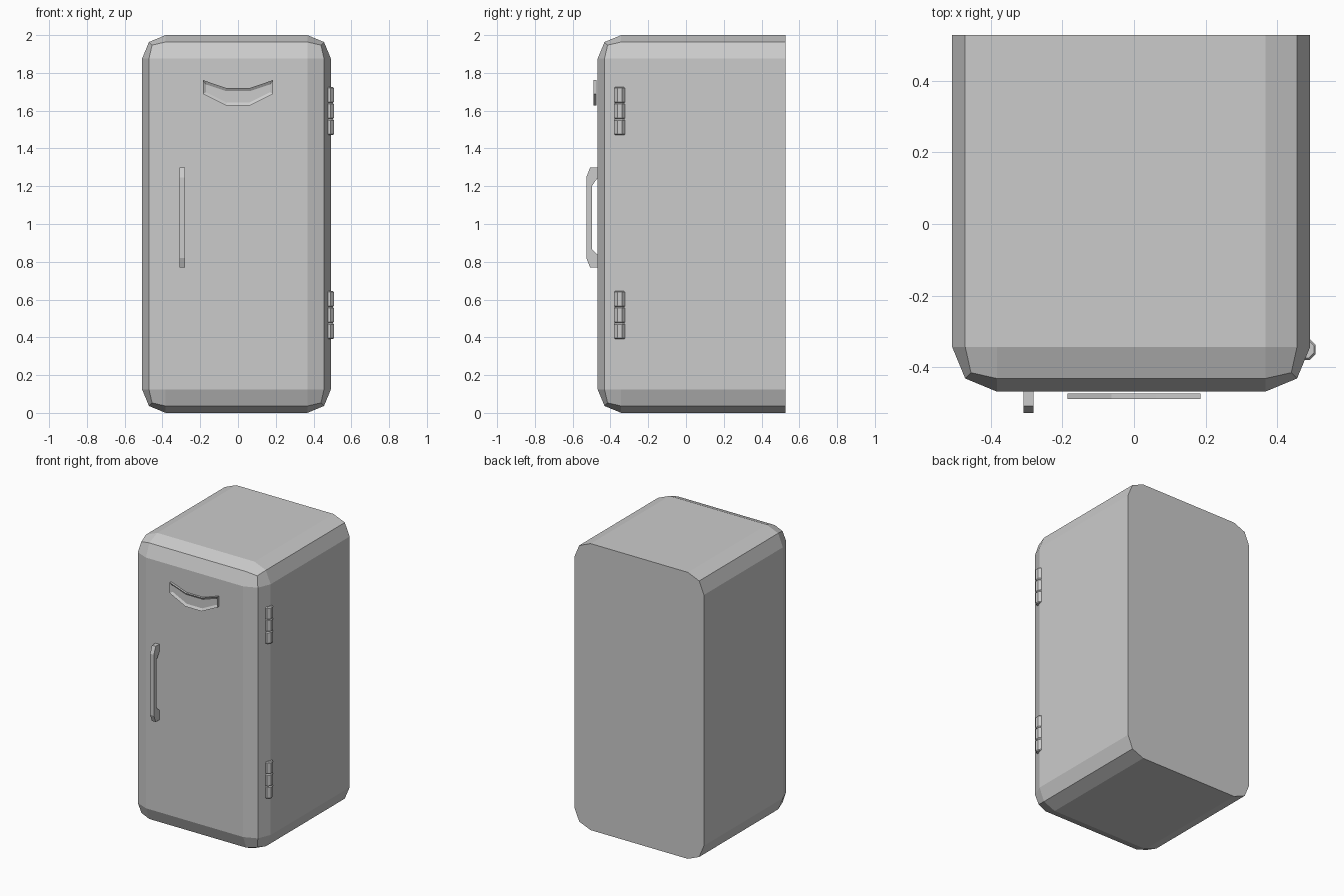
import bpy, bmesh
from mathutils import Vector
from math import pi, cos, sin

if "Cube" in bpy.data.objects:
    bpy.data.objects.remove(bpy.data.objects["Cube"])


def finish(bm, name):
    bmesh.ops.recalc_face_normals(bm, faces=bm.faces)
    mesh = bpy.data.meshes.new(name)
    bm.to_mesh(mesh)
    bm.free()
    obj = bpy.data.objects.new(name, mesh)
    bpy.context.collection.objects.link(obj)
    return obj


def extrude_profile(bm, points, offset):
    """Fill a closed profile and extrude it; returns the moved end cap."""
    face = bm.faces.new([bm.verts.new(p) for p in points])
    new = bmesh.ops.extrude_face_region(bm, geom=[face], use_keep_orig=True)["geom"]
    bmesh.ops.translate(bm, vec=Vector(offset),
                        verts=[g for g in new if isinstance(g, bmesh.types.BMVert)])
    return next(g for g in new if isinstance(g, bmesh.types.BMFace))


# Cabinet: box rounded in two steps everywhere but around the flat back
X0, X1, Y0, Y1, H = -0.508, 0.492, -0.468, 0.528, 2.0
bm = bmesh.new()
bmesh.ops.create_cube(bm, size=1)
for v in bm.verts:
    v.co = (X0 if v.co.x < 0 else X1, Y0 if v.co.y < 0 else Y1, 0 if v.co.z < 0 else H)
rounded = [e for e in bm.edges if min(v.co.y for v in e.verts) < 0]
bmesh.ops.bevel(bm, geom=rounded, offset=0.125, offset_type='OFFSET',
                segments=2, profile=0.5, affect='EDGES')
finish(bm, "cabinet")

# Door handle: bracket profile in side view, extruded across x
handle = [(-0.466, 1.298), (-0.508, 1.298), (-0.528, 1.247), (-0.528, 0.820),
          (-0.508, 0.770), (-0.466, 0.770), (-0.466, 0.835), (-0.497, 0.865),
          (-0.497, 1.203), (-0.466, 1.247)]
bm = bmesh.new()
extrude_profile(bm, [(-0.309, y, z) for y, z in handle], (0.029, 0, 0))
finish(bm, "door_handle")

# Curved badge plate with a recessed centre
half = [(0.063, 1.720), (0.186, 1.762), (0.186, 1.688), (0.063, 1.627)]
outline = half + [(-x, z) for x, z in reversed(half)]
bm = bmesh.new()
front = extrude_profile(bm, [(x, -0.474, z) for x, z in outline], (0, -0.015, 0))
bmesh.ops.recalc_face_normals(bm, faces=bm.faces)
bmesh.ops.inset_region(bm, faces=[front], thickness=0.016, use_even_offset=True)
bmesh.ops.translate(bm, verts=front.verts, vec=(0, 0.01, 0))
finish(bm, "badge_plate")

# Hinges: three stacked octagonal knuckles with chamfered ends
R, C = 0.0325, 0.006
for name, base in (("upper_hinge", 1.470), ("lower_hinge", 0.390)):
    bm = bmesh.new()
    for k in range(3):
        z = base + k * 0.085
        rings = []
        for dz, r in ((0, R - C), (C, R), (0.085 - C, R), (0.085, R - C)):
            rings.append([bm.verts.new((0.4775 + r * cos((i + 0.5) * pi / 4),
                                        -0.35 + r * sin((i + 0.5) * pi / 4), z + dz))
                          for i in range(8)])
        for a, b in zip(rings, rings[1:]):
            for i in range(8):
                j = (i + 1) % 8
                bm.faces.new((a[i], a[j], b[j], b[i]))
        bm.faces.new(rings[0][::-1])
        bm.faces.new(rings[-1])
    finish(bm, name)
